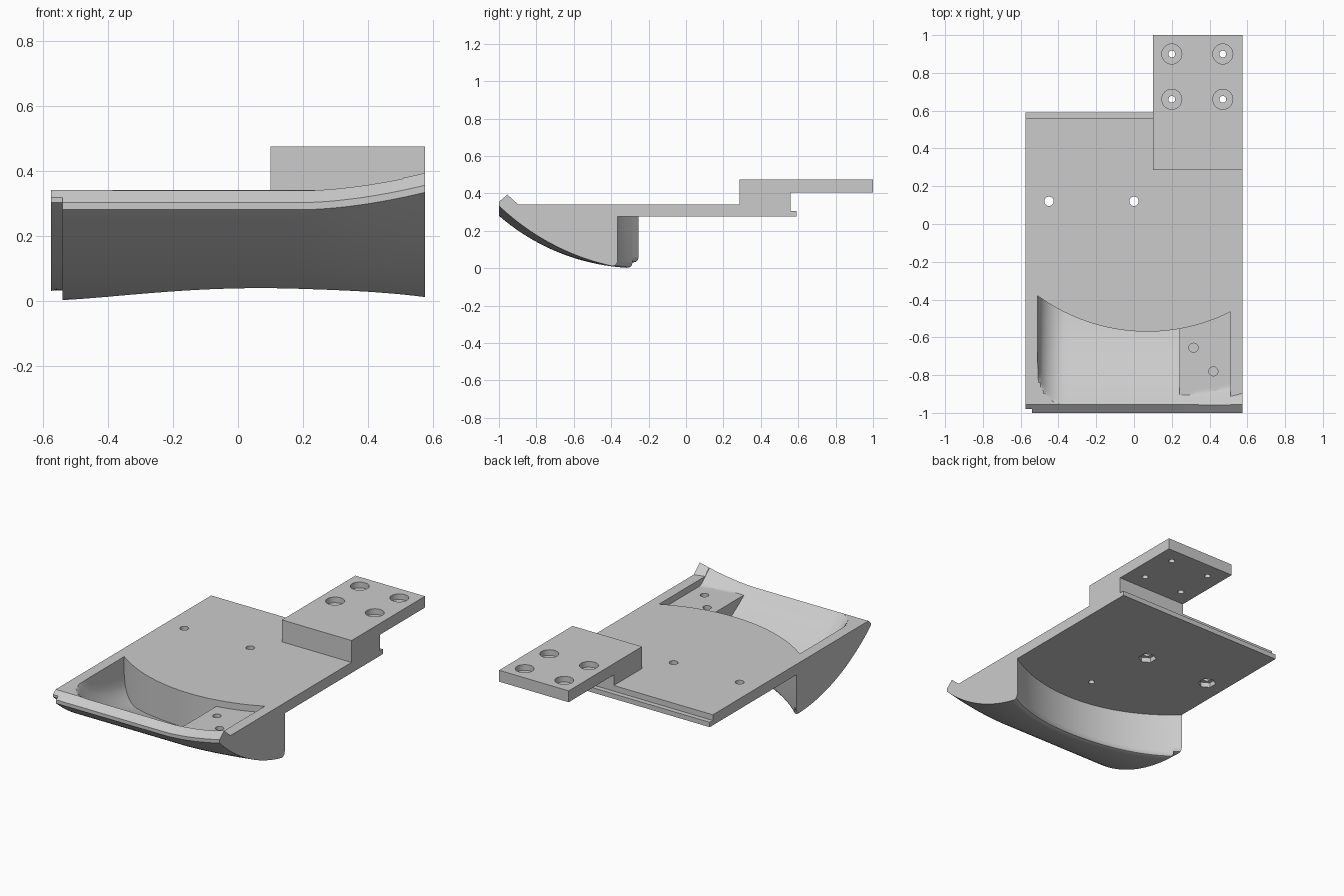
import bpy, bmesh, math

if "Cube" in bpy.data.objects:
    bpy.data.objects.remove(bpy.data.objects["Cube"])

grey = bpy.data.materials.new("mid_grey")
grey.diffuse_color = (0.6, 0.6, 0.6, 1)
grey.use_nodes = True
grey.node_tree.nodes["Principled BSDF"].inputs["Base Color"].default_value = grey.diffuse_color


def mesh_object(name, bm):
    bmesh.ops.recalc_face_normals(bm, faces=bm.faces[:])
    me = bpy.data.meshes.new(name)
    bm.to_mesh(me)
    bm.free()
    ob = bpy.data.objects.new(name, me)
    bpy.context.collection.objects.link(ob)
    me.materials.append(grey)
    return ob


def loft(name, xs, section):
    """Closed solid through one (y, z) outline per x."""
    bm = bmesh.new()
    rings = [[bm.verts.new((x, y, z)) for y, z in section(x)] for x in xs]
    n = len(rings[0])
    for a, b in zip(rings, rings[1:]):
        for i in range(n):
            j = (i + 1) % n
            bm.faces.new((a[i], a[j], b[j], b[i]))
    bm.faces.new(rings[0])
    bm.faces.new(rings[-1])
    return mesh_object(name, bm)


def cylinder(x, y, z0, z1, r, sides=32):
    bm = bmesh.new()
    bmesh.ops.create_cone(bm, cap_ends=True, segments=sides, radius1=r, radius2=r, depth=z1 - z0)
    bmesh.ops.translate(bm, verts=bm.verts[:], vec=(x, y, (z0 + z1) / 2))
    return mesh_object("hole_cutter", bm)


def cut(target, cutter):
    cutter.hide_render = True
    mod = target.modifiers.new("cut", 'BOOLEAN')
    mod.operation = 'DIFFERENCE'
    mod.solver = 'EXACT'
    mod.object = cutter
    bpy.context.view_layer.objects.active = target
    bpy.ops.object.modifier_apply(modifier=mod.name)
    bpy.data.objects.remove(cutter)


def spread(a, b, n):
    return [a + (b - a) * i / n for i in range(n + 1)]


# Shared curves
TOP, UNDER, HULL_R = 0.34, 0.275, 1.144


def hull_z(y, inset):
    r = HULL_R - inset
    return HULL_R - math.sqrt(r * r - (y + 0.25) ** 2)


def wall_y(x, r):
    return 0.41 - math.sqrt(r * r - (x - 0.07) ** 2)


def lift(x, y):
    """Upward sweep of the front right corner."""
    f = 0.053 * (max(0, x - 0.2) / 0.375) ** 1.7
    return f * min(1, max(0, (-y - 0.37) / 0.63))


# Plate with curved hull and front lip
def body_section(x):
    step = x < -0.54
    inset, front = (0.03, -0.98) if step else (0.0, -1.0)
    yb = wall_y(x, 0.925)
    z = lambda y: hull_z(y, inset) + lift(x, y)
    f = lift(x, -1)
    pts = [(0.56, TOP), (0.56, 0.305), (0.59, 0.305), (0.59, UNDER), (yb, UNDER)]
    zb = z(yb - 0.03)
    pts += [(yb, zb + 0.03), (yb - 0.004, zb + 0.014), (yb - 0.013, zb + 0.004)]
    pts += [(y, z(y)) for y in spread(yb - 0.03, front, 24)]
    pts += [(front, (0.318 if step else 0.302) + f), (-0.955, TOP + f),
            (-0.955 + max(0.002, 1.1 * f), TOP)]
    return pts


body = loft("plate_and_hull",
            [-0.575, -0.5401, -0.5399] + spread(-0.5, 0.575, 36), body_section)


# Scooped cavity with rounded left end and a raised shelf on the right
def cavity_section(x):
    r = 0.15
    d = max(0, -0.36 - x)
    fillet = r - math.sqrt(max(0, r * r - d * d))
    pts = []
    for y in spread(-0.96, wall_y(x, 0.98), 30):
        z = hull_z(y, 0.075) + lift(x, y) - 0.003 + fillet
        if x > 0.24:
            z = max(z, 0.30)
        pts.append((y, min(z, 0.345 + lift(x, -1))))
    return pts + [(pts[-1][0], 0.6), (-0.96, 0.6)]


cut(body, loft("cavity_cutter",
               spread(-0.51, -0.36, 12) + spread(-0.33, 0.2399, 16)
               + spread(0.2401, 0.51, 10), cavity_section))

# Plate holes with hexagonal pockets below
for x in (-0.45, 0.0):
    cut(body, cylinder(x, 0.12, 0.2, 0.4, 0.025))
    cut(body, cylinder(x, 0.12, 0.2, 0.305, 0.052, 6))
# Blind holes in the shelf and in the underside
for x, y in ((0.315, -0.655), (0.42, -0.78)):
    cut(body, cylinder(x, y, 0.245, 0.5, 0.024))
cut(body, cylinder(0.07, -0.30, 0.2, 0.31, 0.018))

# Raised mounting bracket with counterbored screw holes
bracket_outline = [(0.285, TOP), (0.56, TOP), (0.56, 0.405),
                   (1.0, 0.405), (1.0, 0.475), (0.285, 0.475)]
bracket = loft("mounting_bracket", [0.10, 0.575], lambda x: bracket_outline)
for x in (0.20, 0.47):
    for y in (0.66, 0.90):
        cut(bracket, cylinder(x, y, 0.38, 0.5, 0.018))
        cut(bracket, cylinder(x, y, 0.44, 0.5, 0.053))

# Smooth curves, sharp edges
for ob in (body, bracket):
    bpy.ops.object.select_all(action='DESELECT')
    ob.select_set(True)
    bpy.context.view_layer.objects.active = ob
    bpy.ops.object.shade_smooth_by_angle(angle=math.radians(30))
